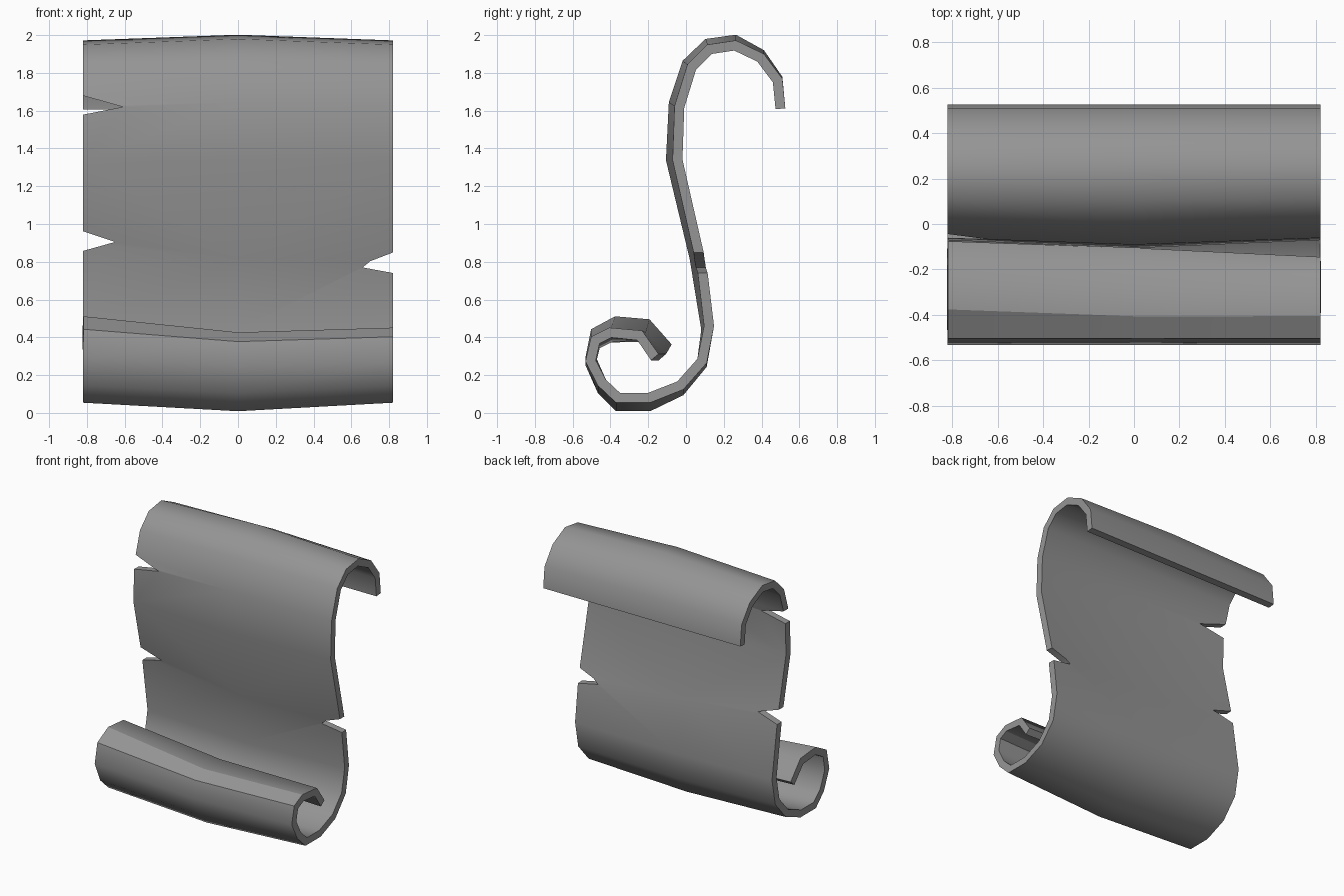
import bpy
import bmesh
import math

if "Cube" in bpy.data.objects:
    bpy.data.objects.remove(bpy.data.objects["Cube"], do_unlink=True)

HALF_WIDTH = 0.82
THICKNESS = 0.052

# Centre line of the sheet at its left end (y, z), from hook lip to roll tip
PROFILE = [(.5, 1.61), (.485, 1.76), (.395, 1.88), (.26, 1.945), (.125, 1.925),
           (.03, 1.83), (-.035, 1.62), (-.045, 1.34), (.085, .77), (.122, .46),
           (.085, .275), (-.03, .145), (-.195, .08), (-.36, .08), (-.445, .16),
           (-.505, .275), (-.48, .385), (-.4, .425), (-.245, .41), (-.165, .295)]

# How the middle and the right end wander from that line: index -> (dy, dz)
MIDDLE = {1: (0, .01), 2: (0, .02), 3: (0, .03), 4: (-.01, .03), 5: (-.025, .02),
          6: (-.03, .02), 7: (-.035, 0), 8: (-.04, .05), 9: (-.015, -.02),
          10: (0, -.02), 11: (0, -.03), 12: (0, -.045), 13: (0, -.045),
          14: (0, -.04), 15: (0, -.02), 16: (0, -.025), 17: (0, -.025),
          18: (.02, -.01), 19: (.04, 0)}
RIGHT = {8: (-.03, .13), 15: (0, .02), 16: (0, .04), 17: (.03, .06),
         18: (.04, .06), 19: (.07, .05)}
CREASED_ROWS = (16, 17)


def make_object(name, bm):
    mesh = bpy.data.meshes.new(name)
    bm.to_mesh(mesh)
    bm.free()
    obj = bpy.data.objects.new(name, mesh)
    bpy.context.collection.objects.link(obj)
    return obj


def make_sheet():
    bm = bmesh.new()
    columns = []
    for x, shift in ((-HALF_WIDTH, RIGHT), (0, MIDDLE), (HALF_WIDTH, {})):
        column = []
        for i, (y, z) in enumerate(PROFILE):
            dy, dz = shift.get(i, (0, 0))
            column.append(bm.verts.new((x, y + dy, z + dz)))
        columns.append(column)
    for a, b in zip(columns, columns[1:]):
        for i in range(len(PROFILE) - 1):
            bm.faces.new((a[i], a[i + 1], b[i + 1], b[i]))
        for i in CREASED_ROWS:
            bm.edges.get((a[i], b[i])).smooth = False
    bmesh.ops.recalc_face_normals(bm, faces=bm.faces)
    return make_object("curled_sheet", bm)


def make_notch_cutter(name, outline):
    # Prism through the upright part of the sheet only
    bm = bmesh.new()
    face = bm.faces.new([bm.verts.new((x, -.25, z)) for x, z in outline])
    extruded = bmesh.ops.extrude_face_region(bm, geom=[face])["geom"]
    moved = [v for v in extruded if isinstance(v, bmesh.types.BMVert)]
    bmesh.ops.translate(bm, verts=moved, vec=(0, .55, 0))
    bmesh.ops.recalc_face_normals(bm, faces=bm.faces)
    cutter = make_object(name, bm)
    cutter.hide_render = True
    return cutter


# Sheet with even thickness
sheet = make_sheet()
solid = sheet.modifiers.new("thickness", "SOLIDIFY")
solid.thickness = THICKNESS
solid.offset = 0
solid.use_even_offset = True

# Torn notches in the side edges
cutters = [
    make_notch_cutter("upper_notch", [(-.84, 1.575), (-.61, 1.62), (-.84, 1.685)]),
    make_notch_cutter("middle_notch", [(-.84, .852), (-.65, .905), (-.84, .968)]),
    make_notch_cutter("lower_notch", [(.84, .737), (.66, .77), (.7, .803), (.84, .857)]),
]
for cutter in cutters:
    cut = sheet.modifiers.new(cutter.name, "BOOLEAN")
    cut.operation = "DIFFERENCE"
    cut.solver = "EXACT"
    cut.object = cutter

# Apply the modifiers, then drop the cutters
bpy.ops.object.select_all(action="DESELECT")
bpy.context.view_layer.objects.active = sheet
sheet.select_set(True)
for modifier in list(sheet.modifiers):
    bpy.ops.object.modifier_apply(modifier=modifier.name)
for cutter in cutters:
    bpy.data.objects.remove(cutter, do_unlink=True)

# One plain grey
grey = bpy.data.materials.new("plain_grey")
grey.use_nodes = True
colour = (.3, .3, .3, 1)
grey.diffuse_color = colour
grey.node_tree.nodes["Principled BSDF"].inputs["Base Color"].default_value = colour
sheet.data.materials.clear()
sheet.data.materials.append(grey)

bpy.ops.object.shade_smooth_by_angle(angle=math.radians(50))
